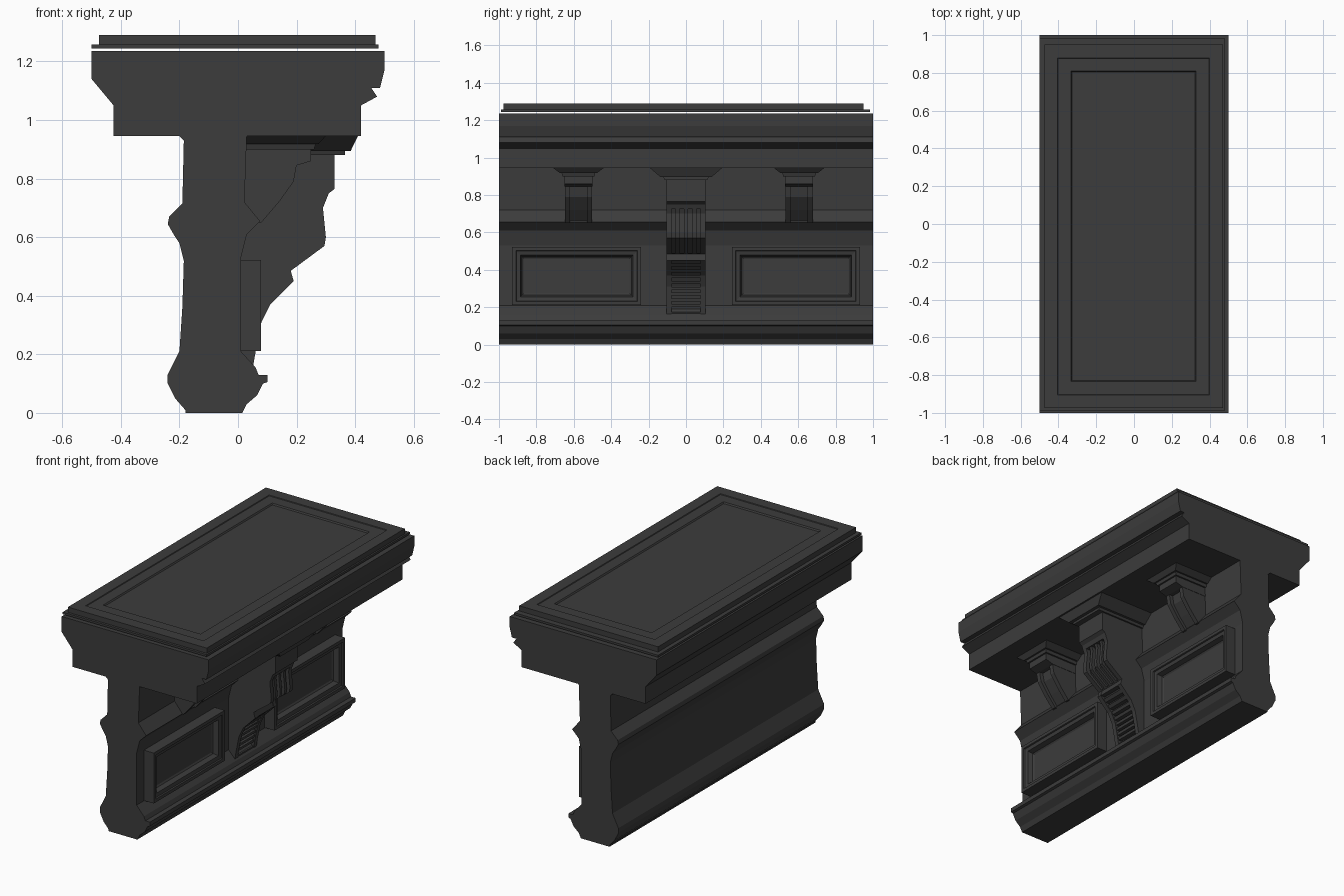
import bpy, bmesh
from mathutils import Vector

old = bpy.data.objects.get("Cube")
if old:
    bpy.data.objects.remove(old, do_unlink=True)

stone = bpy.data.materials.new("dark grey stone")
stone.use_nodes = True
COLOUR = (0.045, 0.045, 0.045, 1)
stone.diffuse_color = COLOUR
stone.node_tree.nodes["Principled BSDF"].inputs["Base Color"].default_value = COLOUR


def finish(name, bm):
    bmesh.ops.recalc_face_normals(bm, faces=bm.faces)
    mesh = bpy.data.meshes.new(name)
    bm.to_mesh(mesh)
    bm.free()
    mesh.materials.append(stone)
    obj = bpy.data.objects.new(name, mesh)
    bpy.context.collection.objects.link(obj)
    return obj


def extrude(name, outline, y0, y1):
    """Extrude an x-z outline along y."""
    bm = bmesh.new()
    face = bm.faces.new([bm.verts.new((x, y0, z)) for x, z in outline])
    new = bmesh.ops.extrude_face_region(bm, geom=[face])["geom"]
    verts = [g for g in new if isinstance(g, bmesh.types.BMVert)]
    bmesh.ops.translate(bm, verts=verts, vec=(0, y1 - y0, 0))
    return finish(name, bm)


def stepped_box(name, low, high, normal, steps):
    """Box with one face stepped inward by (inset, drop) pairs."""
    bm = bmesh.new()
    bmesh.ops.create_cube(bm, size=1)
    low, high, normal = Vector(low), Vector(high), Vector(normal)
    for v in bm.verts:
        v.co = (low + high) / 2 + v.co * (high - low)
    bm.normal_update()
    face = max(bm.faces, key=lambda f: f.normal.dot(normal))
    for inset, drop in steps:
        bmesh.ops.inset_region(bm, faces=[face], thickness=inset)
        bmesh.ops.translate(bm, verts=face.verts, vec=-normal * drop)
    return finish(name, bm)


def flared_cap(name, y, x0, z0, z1, bottom, top):
    """Cap flaring upward; bottom and top are (front x, half width)."""
    bm = bmesh.new()
    rings = []
    for z, (x, half) in ((z0, bottom), (z1, top)):
        corners = ((x0, -half), (x, -half), (x, half), (x0, half))
        rings.append([bm.verts.new((cx, y + cy, z)) for cx, cy in corners])
    bm.faces.new(rings[0])
    bm.faces.new(rings[1])
    for i in range(4):
        j = (i + 1) % 4
        bm.faces.new((rings[0][i], rings[0][j], rings[1][j], rings[1][i]))
    return finish(name, bm)


def front_at(curve, z):
    """Front x of a downward (x, z) curve at height z."""
    for (xa, za), (xb, zb) in zip(curve, curve[1:]):
        if zb <= z <= za:
            return xa + (xb - xa) * (za - z) / max(za - zb, 0.001)
    return curve[-1][0]


def section(curve, z0, z1, back, offset=0):
    """Closed outline of the curve between two heights."""
    mid = [(x - offset, z) for x, z in curve if z0 < z < z1]
    return ([(back, z1), (front_at(curve, z1) - offset, z1)] + mid
            + [(front_at(curve, z0) - offset, z0), (back, z0)])


# Wall and cornice as one long moulding
back_side = [(-.18, 0), (-.18, .01), (-.215, .05), (-.24, .1), (-.24, .13),
             (-.2, .21), (-.19, .36), (-.185, .52), (-.2, .58), (-.22, .61),
             (-.24, .645), (-.235, .67), (-.19, .715), (-.185, .93),
             (-.2, .945), (-.425, .945), (-.425, 1.05), (-.5, 1.14),
             (-.5, 1.235)]
panel_side = [(.5, 1.235), (.5, 1.17), (.485, 1.11), (.455, 1.11),
              (.475, 1.08), (.42, 1.05), (.42, .945), (.03, .945),
              (.022, .72), (.075, .655), (.03, .61), (.01, .53), (.01, .21),
              (.06, .155), (.07, .13), (.1, .13), (.1, .105), (.085, .1),
              (.065, .06), (.03, .03), (.015, 0)]
extrude("wall_and_cornice", back_side + panel_side, -1, 1)

# Top slab: lower lip and recessed tabletop
stepped_box("top_lip", (-.5, -.99, 1.245), (.48, .985, 1.258), (0, 0, 1), [])
stepped_box("tabletop", (-.475, -.975, 1.258), (.47, .95, 1.29), (0, 0, 1),
            [(.1, 0), (.004, .004), (.095, 0), (.008, .008)])

# Framed wall panels
for side, y0, y1 in (("right", -.93, -.24), ("left", .245, .93)):
    stepped_box(side + "_panel", (0, y0, .212), (.078, y1, .522), (1, 0, 0),
                [(.028, 0), (.004, .008), (.03, .004), (.012, .03),
                 (.014, .006)])

# Central corbel: cheeks, sunken core, flutes and rungs
curve = [(.33, .885), (.33, .765), (.31, .75), (.29, .7), (.3, .6),
         (.295, .57), (.18, .485), (.19, .45), (.11, .37), (.08, .31),
         (.062, .22), (.05, .15)]
for side, y in (("right", -.105), ("left", .077)):
    extrude(side + "_corbel_cheek", section(curve, .15, .725, 0), y, y + .028)
extrude("corbel_head", section(curve, .725, .885, 0), -.105, .105)
extrude("corbel_core", section(curve, .15, .725, 0, .03), -.077, .077)
extrude("corbel_band", section(curve, .45, .49, 0, .002), -.077, .077)
extrude("corbel_foot", section(curve, .15, .175, 0, .002), -.077, .077)
for y in (-.045, 0, .045):
    extrude("flute_rib", section(curve, .49, .725, .1, .006), y - .01, y + .01)
for i in range(8):
    z = .2 + i * .031
    extrude("corbel_rung", section(curve, z, z + .016, 0, .006), -.077, .077)
flared_cap("corbel_cap_lower", 0, 0, .88, .895, (.365, .115), (.365, .12))
flared_cap("corbel_cap", 0, 0, .895, .946, (.385, .135), (.41, .195))

# Small side corbels
small = [(.25, .905), (.25, .86), (.2, .845), (.19, .79), (.14, .72),
         (.08, .65)]
for side, y in (("right", -.575), ("left", .605)):
    extrude(side + "_small_head", section(small, .845, .905, 0),
            y - .075, y + .075)
    extrude(side + "_small_core", section(small, .65, .846, 0, .025),
            y - .05, y + .05)
    for edge in (-.073, .045):
        extrude(side + "_small_cheek", section(small, .65, .846, 0),
                y + edge, y + edge + .028)
    flared_cap(side + "_small_cap_lower", y, 0, .9, .918,
               (.26, .085), (.265, .09))
    flared_cap(side + "_small_cap", y, 0, .918, .946, (.275, .1), (.3, .137))
